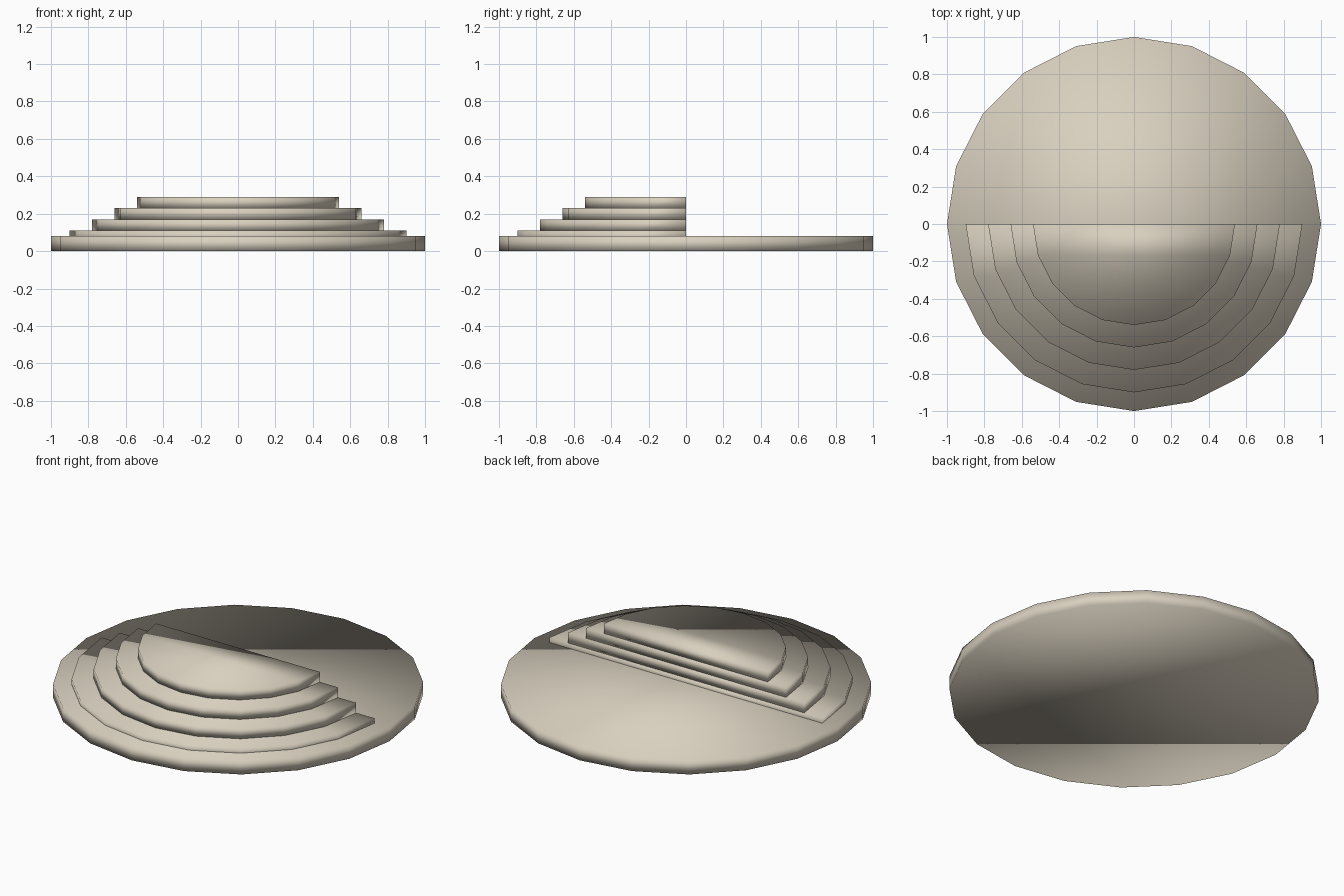
import bpy
import bmesh
import math

if "Cube" in bpy.data.objects:
    bpy.data.objects.remove(bpy.data.objects["Cube"])

SIDES = 20
STEP_HEIGHT = 0.06

stone = bpy.data.materials.new("pale_stone")
stone.diffuse_color = (0.69, 0.63, 0.52, 1)
stone.use_nodes = True
stone.node_tree.nodes["Principled BSDF"].inputs["Base Color"].default_value = stone.diffuse_color


def arc_points(radius, start, count):
    """Points on a circle, one side apart, beginning at corner number start."""
    turn = 2 * math.pi / SIDES
    return [(radius * math.cos((start + i) * turn),
             radius * math.sin((start + i) * turn)) for i in range(count)]


def slab(name, outline, bottom, top):
    """Extrude a flat outline into a closed, smooth-shaded slab."""
    bm = bmesh.new()
    base = bm.faces.new([bm.verts.new((x, y, bottom)) for x, y in outline])
    extruded = bmesh.ops.extrude_face_region(bm, geom=[base], use_keep_orig=True)
    for item in extruded["geom"]:
        if isinstance(item, bmesh.types.BMVert):
            item.co.z = top
    bmesh.ops.recalc_face_normals(bm, faces=bm.faces[:])
    for face in bm.faces:
        face.smooth = True
    mesh = bpy.data.meshes.new(name)
    bm.to_mesh(mesh)
    bm.free()
    mesh.materials.append(stone)
    obj = bpy.data.objects.new(name, mesh)
    bpy.context.collection.objects.link(obj)
    return obj


# Round floor
slab("round_base", arc_points(1.0, 0, SIDES), 0.0, 0.08)

# Half-round steps on the front half, the lowest one sunk into the floor
for i in range(4):
    bottom = 0.05 + i * STEP_HEIGHT
    slab(f"half_round_step_{i + 1}",
         arc_points(0.9 - 0.12 * i, SIDES // 2, SIDES // 2 + 1),
         bottom, bottom + STEP_HEIGHT)
